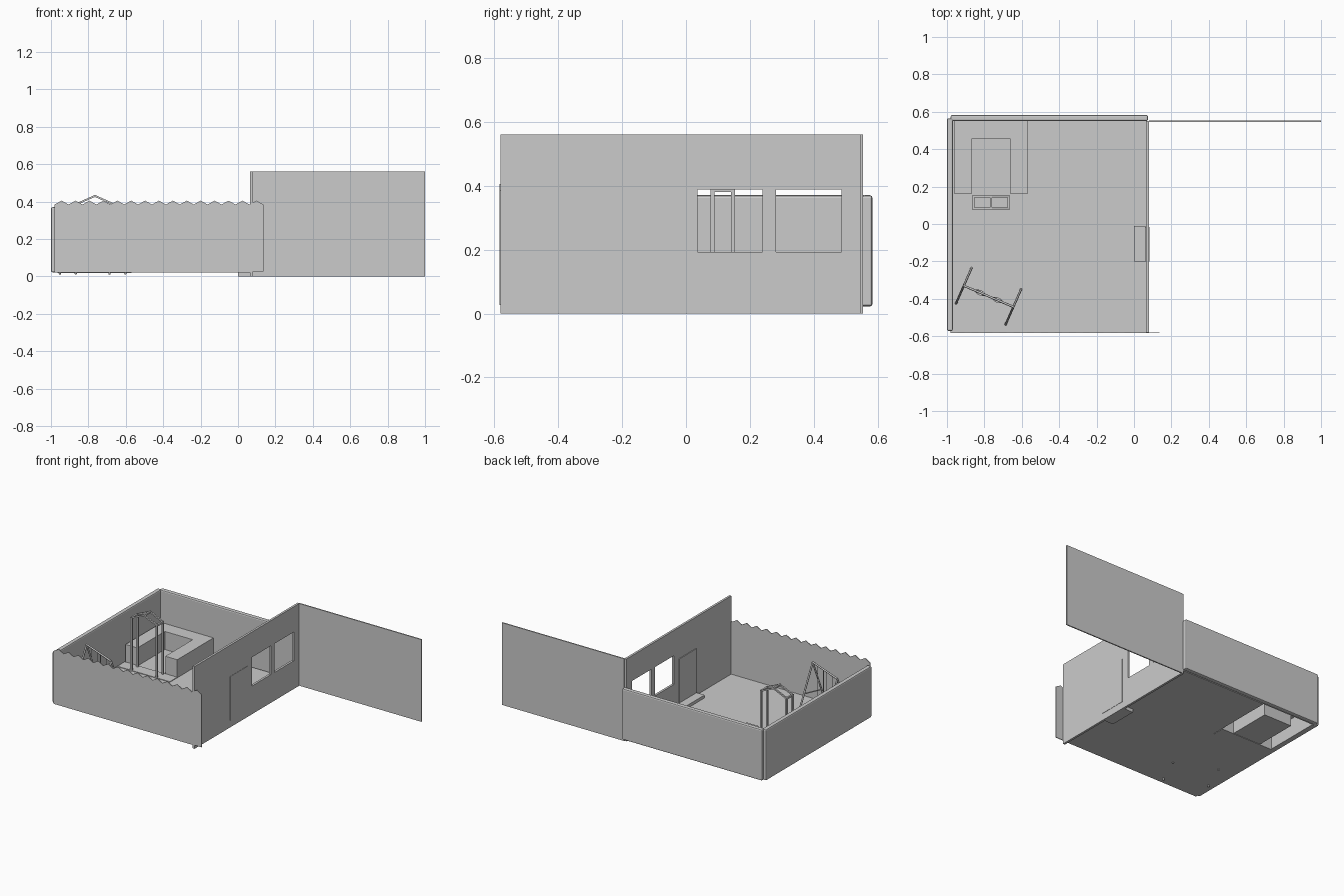
import bpy, bmesh, math
from mathutils import Vector

if "Cube" in bpy.data.objects:
    bpy.data.objects.remove(bpy.data.objects["Cube"])


def mesh_object(name, bm):
    bmesh.ops.recalc_face_normals(bm, faces=bm.faces)
    me = bpy.data.meshes.new(name)
    bm.to_mesh(me)
    bm.free()
    ob = bpy.data.objects.new(name, me)
    bpy.context.collection.objects.link(ob)
    return ob


def box(name, lo, hi, bevel=0):
    bm = bmesh.new()
    bmesh.ops.create_cube(bm, size=1)
    for v in bm.verts:
        v.co = [(a + b) / 2 + c * (b - a) for a, b, c in zip(lo, hi, v.co)]
    if bevel:
        bmesh.ops.bevel(bm, geom=bm.edges[:], offset=bevel, segments=2,
                        profile=0.5, affect='EDGES')
    return mesh_object(name, bm)


def prism(name, points, move, open_base=False):
    bm = bmesh.new()
    face = bm.faces.new([bm.verts.new(p) for p in points])
    top = bmesh.ops.extrude_face_region(bm, geom=[face], use_keep_orig=True)['geom']
    bmesh.ops.translate(bm, vec=move,
                        verts=[g for g in top if isinstance(g, bmesh.types.BMVert)])
    if open_base:
        bmesh.ops.delete(bm, geom=[face], context='FACES_ONLY')
    return mesh_object(name, bm)


def bar(name, a, b, r, sides=8):
    a, b = Vector(a), Vector(b)
    bm = bmesh.new()
    bmesh.ops.create_cone(bm, cap_ends=True, segments=sides, radius1=r,
                          radius2=r, depth=(b - a).length)
    if sides == 4:
        bmesh.ops.rotate(bm, verts=bm.verts, cent=(0, 0, 0),
                         matrix=Vector((1, 0, 0)).rotation_difference(Vector((1, 1, 0))).to_matrix())
    ob = mesh_object(name, bm)
    ob.location = (a + b) / 2
    ob.rotation_mode = 'QUATERNION'
    ob.rotation_quaternion = (b - a).to_track_quat('Z', 'Y')
    if sides > 4:
        for p in ob.data.polygons:
            p.use_smooth = len(p.vertices) == 4
    return ob


G = 0.022  # ground level

# Lawn, notched where the open-bottomed planter stands
lawn = [(-.98, -.58), (.07, -.58), (.07, .55), (-.57, .55), (-.57, .16), (-.66, .16),
        (-.66, .455), (-.87, .455), (-.87, .16), (-.96, .16), (-.96, .55), (-.98, .55)]
prism("lawn", [(x, y, G) for x, y in lawn], (0, 0, .005))

# U-shaped raised planter and the paving strip in front of it
u = [(-.96, .16), (-.87, .16), (-.87, .455), (-.66, .455), (-.66, .16),
     (-.57, .16), (-.57, .55), (-.96, .55)]
prism("raised_planter", [(x, y, G) for x, y in u], (0, 0, .15 - G), open_base=True)
box("paving_strip", (-.965, .08, G - .003), (-.57, .16, G + .009))

# House wall with two window openings
wall = box("house_wall", (.065, -.58, 0), (.08, .55, .56))
for i, (y0, y1) in enumerate([(.036, .24), (.281, .487)]):
    cutter = box(f"window_cutter_{i}", (0, y0, .192), (.15, y1, .388))
    cutter.hide_render = True
    cutter.hide_viewport = True
    m = wall.modifiers.new("window", 'BOOLEAN')
    m.operation = 'DIFFERENCE'
    m.solver = 'EXACT'
    m.object = cutter
box("house_rear_wall", (.08, .545, 0), (1, .553, .56))
box("door", (.06, -.2, .047), (.082, -.015, .347))
box("door_step", (0, -.2, 0), (.066, -.01, .047))

# Back and left fences
box("back_fence", (-.98, .551, G), (.075, .583, .37), .008)
box("left_fence", (-1, -.572, G), (-.969, .565, .37), .008)

# Front fence with zigzag top
teeth, x0, x1 = 15, -.98, .135
step = (x1 - x0) / teeth
pts = [(x0, -.584, .026), (x1, -.584, .026), (x1, -.584, .384)]
for i in reversed(range(teeth)):
    pts.append((x0 + step * (i + .5), -.584, .405))
    pts.append((x0 + step * i, -.584, .384))
prism("front_fence", pts, (0, .005, 0))

# Garden arch: four posts, side rails and a gabled top
xs, ys = (-.86, -.67), (.083, .147)
xm, eave, ridge, h = -.765, .388, .43, .006
for y in ys:
    for x in xs:
        box("arch_post", (x - h, y - h, G), (x + h, y + h, eave + .003))
        bar("arch_rafter", (x, y, eave), (xm, y, ridge), .007, 4)
for x in xs:
    box("arch_side_rail", (x - h, ys[0], eave - .008), (x + h, ys[1], eave + .004))
box("arch_ridge", (xm - h, ys[0] - h, ridge - .006), (xm + h, ys[1] + h, ridge + .005))

# Swing set: A-frames, top beam
A, B, H = Vector((-.91, -.33, .35)), Vector((-.645, -.443, .35)), .35
side = Vector((.043, .098, 0))
bar("swing_beam", A, B, .006)
for p in (A, B):
    for s in (1, -1):
        foot = p + side * s
        foot.z = .012
        bar("swing_leg", p, foot, .006)
    low = p - Vector((0, 0, .2))
    k = .2 / (H - .012)
    bar("swing_brace", low + side * k, low - side * k, .004)

# Two hanging swings with sagging seats
along = (B - A).normalized()
across = Vector((-along.y, along.x, 0))
for t in (.33, .68):
    c = A.lerp(B, t)
    w = .034
    for s in (1, -1):
        top = c + along * w * s
        bar("swing_rope", top, top - Vector((0, 0, .23)), .0022, 6)
    bm = bmesh.new()
    rows = []
    for i in range(9):
        f = i / 4 - 1
        mid = c + along * w * f - Vector((0, 0, .23 + .022 * (1 - f * f)))
        d = across * (.003 + .011 * math.cos(f * math.pi / 2))
        rows.append((bm.verts.new(mid - d), bm.verts.new(mid + d)))
    for p, q in zip(rows, rows[1:]):
        bm.faces.new((p[0], q[0], q[1], p[1]))
    seat = mesh_object("swing_seat", bm)
    seat.modifiers.new("thickness", 'SOLIDIFY').thickness = .004
